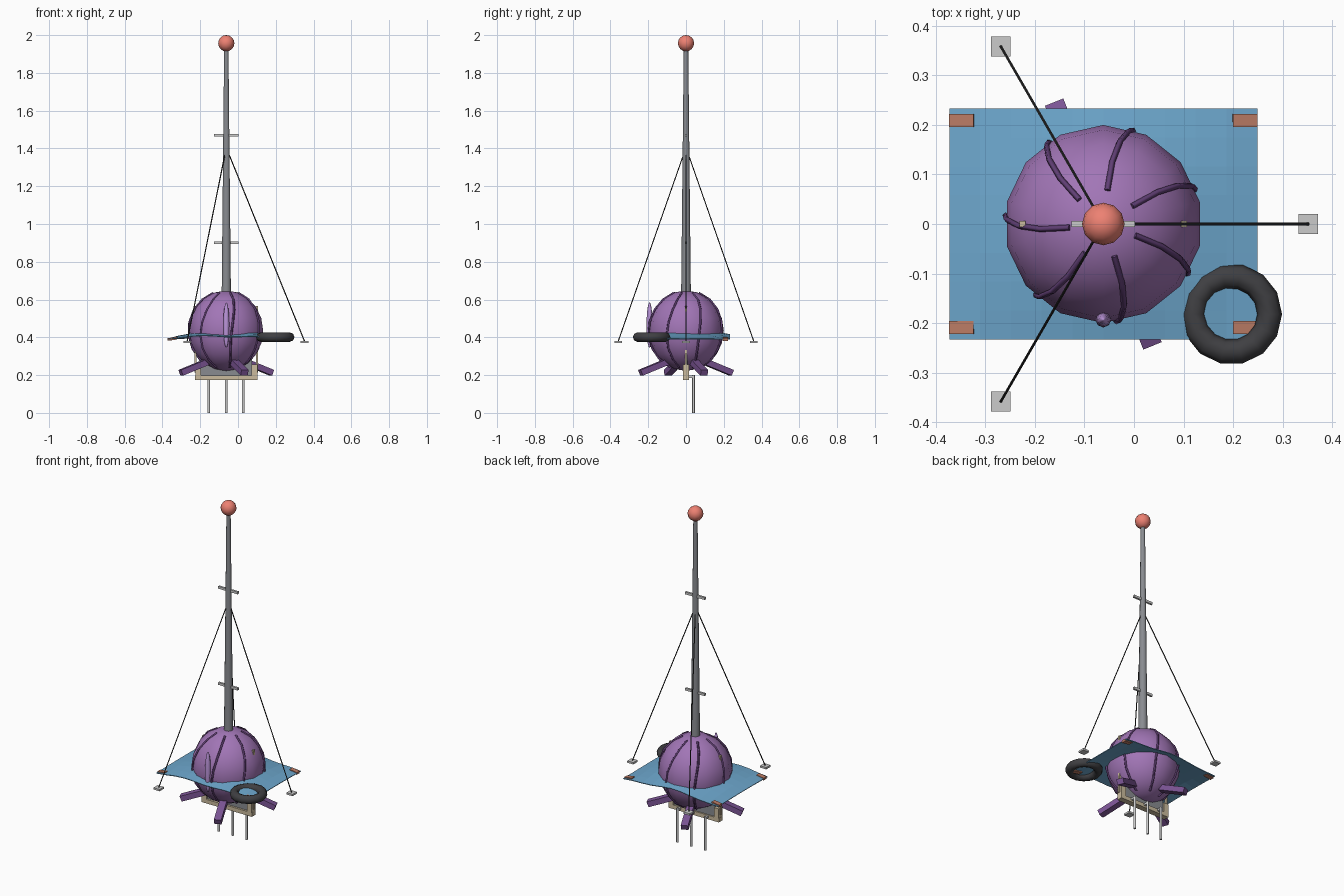
import bpy, bmesh, math
from mathutils import Vector

if "Cube" in bpy.data.objects:
    bpy.data.objects.remove(bpy.data.objects["Cube"])

CX = -0.062   # axis of mast and ball


def mat(name, r, g, b):
    m = bpy.data.materials.new(name)
    m.diffuse_color = (r, g, b, 1)
    m.use_nodes = True
    m.node_tree.nodes["Principled BSDF"].inputs["Base Color"].default_value = m.diffuse_color
    return m


PURPLE = mat("purple", 0.36, 0.18, 0.47)
DARK_PURPLE = mat("dark_purple", 0.12, 0.05, 0.18)
LEG_PURPLE = mat("leg_purple", 0.2, 0.09, 0.3)
LILAC = mat("lilac", 0.5, 0.3, 0.7)
BLUE = mat("blue", 0.15, 0.38, 0.6)
CORAL = mat("coral", 0.85, 0.22, 0.17)
RUST = mat("rust", 0.5, 0.2, 0.13)
RUBBER = mat("rubber", 0.05, 0.05, 0.055)
TAN = mat("tan", 0.6, 0.5, 0.34)
STEEL = mat("steel", 0.25, 0.26, 0.28)
WIRE = mat("wire", 0.03, 0.03, 0.03)


def finish(name, material=None, smooth=None):
    ob = bpy.context.object
    ob.name = name
    if material:
        ob.data.materials.append(material)
    if smooth:
        bpy.ops.object.shade_smooth_by_angle(angle=math.radians(smooth))
    return ob


def box(name, loc, size, material=None, rot=(0, 0, 0)):
    bpy.ops.mesh.primitive_cube_add(size=1, location=loc, rotation=rot)
    ob = finish(name, material)
    ob.scale = size
    return ob


def rod(name, a, b, r1, r2, material=None, sides=8):
    a, b = Vector(a), Vector(b)
    d = b - a
    bpy.ops.mesh.primitive_cone_add(vertices=sides, radius1=r1, radius2=r2, depth=d.length,
                                    location=(a + b) / 2,
                                    rotation=d.to_track_quat('Z', 'Y').to_euler())
    return finish(name, material, 50)


def ball(name, loc, scale, seg, rings, material):
    bpy.ops.mesh.primitive_uv_sphere_add(segments=seg, ring_count=rings, radius=1, location=loc)
    ob = finish(name, material, 60)
    ob.scale = scale
    return ob


# round body
BZ, BR, BH = 0.435, 0.2, 0.213
ball("body", (CX, 0, BZ), (BR, BR, BH), 14, 10, PURPLE)

# seven raised seams that twist slightly down the body
for i in range(7):
    cu = bpy.data.curves.new("seam", 'CURVE')
    cu.dimensions = '3D'
    cu.bevel_depth = 0.006
    cu.bevel_resolution = 0
    sp = cu.splines.new('POLY')
    n = 8
    sp.points.add(n - 1)
    for k in range(n):
        t = math.radians(20 + 135 * k / (n - 1))
        a = math.radians(180 + i * 360 / 7 + 6 * math.cos(2 * (t - 0.35)))
        sp.points[k].co = (CX + BR * math.sin(t) * math.cos(a),
                           BR * math.sin(t) * math.sin(a), BZ + BH * math.cos(t), 1)
    cu.use_fill_caps = True
    ob = bpy.data.objects.new(f"seam_{i}", cu)
    cu.materials.append(DARK_PURPLE)
    bpy.context.collection.objects.link(ob)

# four splayed stub legs
for i in range(4):
    a = math.radians(22 + 90 * i)
    r = 0.185
    box(f"stub_leg_{i}", (CX + r * math.cos(a), r * math.sin(a), 0.241), (0.16, 0.04, 0.032),
        LEG_PURPLE, (0, math.radians(21), a))

# mast with tip ball and crossbars
rod("mast", (CX, 0, 0.6), (CX, 0, 1.93), 0.026, 0.012, STEEL, 10)
ball("mast_tip", (CX, 0, 1.957), (0.043, 0.043, 0.043), 12, 8, CORAL)
for z in (0.9, 1.47):
    box("crossbar", (CX, 0, z), (0.128, 0.012, 0.014))

# guy wires and anchor pads
for i in range(3):
    a = math.radians(120 * i)
    c, s = math.cos(a), math.sin(a)
    foot = (CX + 0.414 * c, 0.414 * s, 0.38)
    rod(f"guy_wire_{i}", (CX + 0.016 * c, 0.016 * s, 1.365), foot, 0.003, 0.003, WIRE, 6)
    box(f"anchor_pad_{i}", (foot[0], foot[1], 0.376), (0.04, 0.04, 0.011))

# draped cloth: raised in the middle, low at the corners
bm = bmesh.new()
bmesh.ops.create_grid(bm, x_segments=10, y_segments=8, size=1)
for v in bm.verts:
    u, w = v.co.x, v.co.y
    z = 0.39 + 0.05 * math.cos(u * 1.5) * (0.35 + 0.65 * math.cos(w * 1.5))
    z += 0.007 * math.sin(5 * u + 2 * w) * (1 - u * u)
    v.co = (CX + 0.311 * u, 0.233 * w, z)
me = bpy.data.meshes.new("cloth")
bm.to_mesh(me)
bm.free()
cloth = bpy.data.objects.new("cloth", me)
me.materials.append(BLUE)
bpy.context.collection.objects.link(cloth)
th = cloth.modifiers.new("thickness", 'SOLIDIFY')
th.thickness = 0.004

# corner patches
for sx in (-1, 1):
    for sy in (-1, 1):
        box("corner_patch", (CX + sx * 0.286, sy * 0.209, 0.392), (0.05, 0.027, 0.014), RUST,
            (0, math.radians(8 * sx), 0))

# rubber ring
bpy.ops.mesh.primitive_torus_add(major_segments=14, minor_segments=8, major_radius=0.077,
                                 minor_radius=0.025, location=(0.197, -0.182, 0.401))
finish("rubber_ring", RUBBER, 60)

# upright lilac spindle on the front
ball("spindle", (CX, -0.193, 0.465), (0.016, 0.016, 0.12), 8, 10, LILAC)

# timber frame under and through the body
box("frame_bottom", (CX, 0, 0.187), (0.33, 0.034, 0.024), TAN)
box("frame_panel", (CX, 0.002, 0.25), (0.27, 0.014, 0.11), STEEL)
for s in (-1, 1):
    box("frame_end", (CX + s * 0.149, 0, 0.225), (0.03, 0.034, 0.06), TAN)
    box("frame_post", (CX + s * 0.163, 0, 0.39), (0.012, 0.012, 0.35), TAN)

# three pegs reaching the ground, with short brackets to the frame
for x in (-0.155, CX, 0.028):
    rod("peg", (x, 0.04, 0), (x, 0.04, 0.2), 0.007, 0.007, None, 8)
    box("peg_bracket", (x, 0.026, 0.192), (0.012, 0.03, 0.012))
